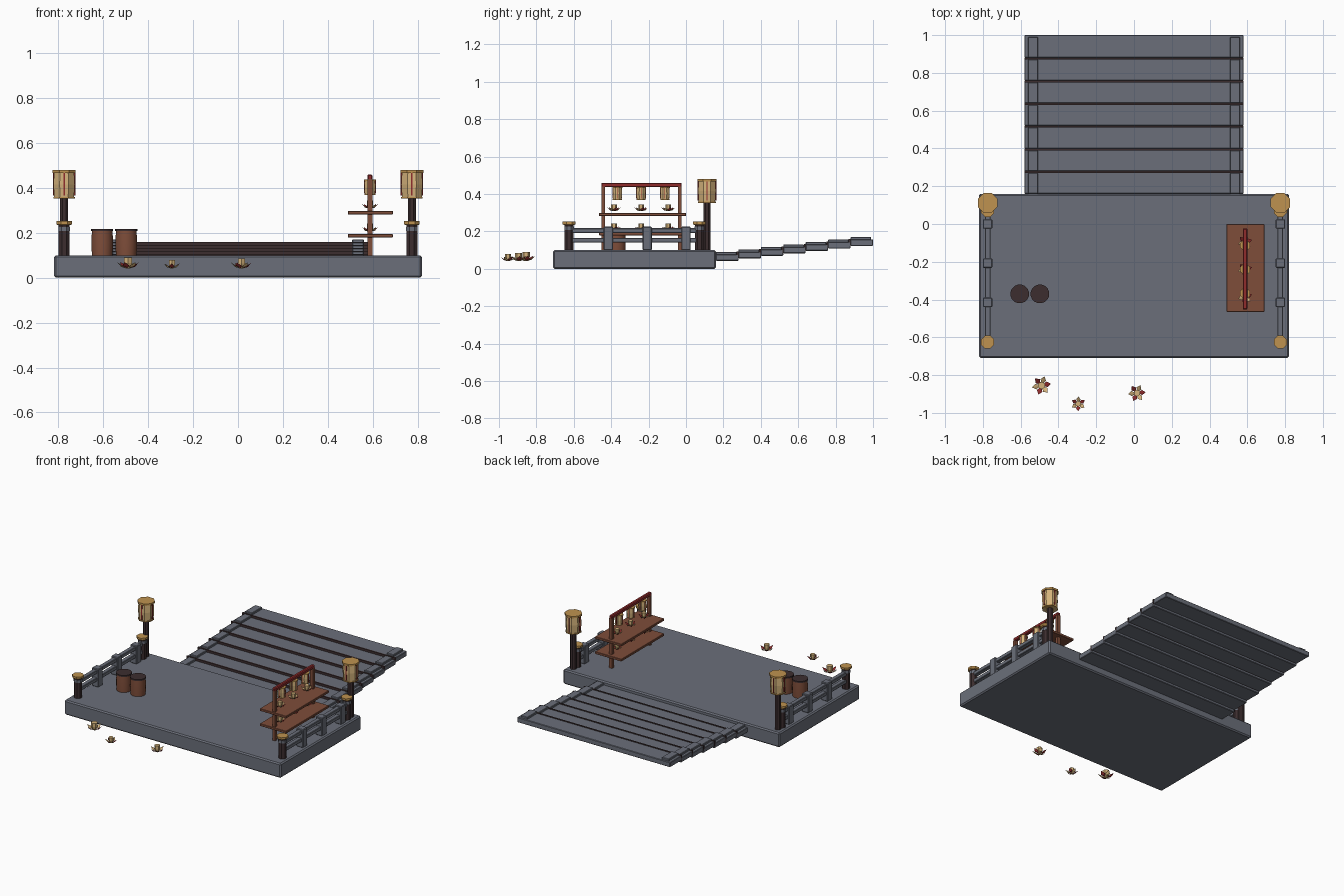
import bpy, bmesh, math
from mathutils import Matrix, Vector

cube = bpy.data.objects.get("Cube")
if cube:
    bpy.data.objects.remove(cube, do_unlink=True)


def material(name, rgb):
    m = bpy.data.materials.new(name)
    m.use_nodes = True
    color = (*rgb, 1)
    m.diffuse_color = color
    m.node_tree.nodes["Principled BSDF"].inputs["Base Color"].default_value = color
    return m


STONE = material("slate_grey", (0.147, 0.159, 0.195))
DARK = material("dark_wood", (0.045, 0.027, 0.028))
WOOD = material("brown_wood", (0.21, 0.075, 0.042))
OCHRE = material("ochre", (0.52, 0.29, 0.08))
CREAM = material("paper_cream", (0.66, 0.45, 0.2))
RED = material("red_paint", (0.28, 0.025, 0.025))


def finish(name, bm, mats):
    mesh = bpy.data.meshes.new(name)
    bm.to_mesh(mesh)
    bm.free()
    for m in mats:
        mesh.materials.append(m)
    ob = bpy.data.objects.new(name, mesh)
    bpy.context.collection.objects.link(ob)
    return ob


def box(name, xs, ys, zs, mat, bevel=0):
    bm = bmesh.new()
    bmesh.ops.create_cube(bm, size=1)
    spans = (xs, ys, zs)
    for v in bm.verts:
        v.co = [s[0] if c < 0 else s[1] for c, s in zip(v.co, spans)]
    ob = finish(name, bm, [mat])
    if bevel:
        mod = ob.modifiers.new("edge", "BEVEL")
        mod.width = bevel
        mod.segments = 1
    return ob


def lathe(name, x, y, profile, mat, sides=8, smooth=False):
    """Closed turned shape from (radius, height) pairs."""
    bm = bmesh.new()
    rings = []
    for r, z in profile:
        ring = []
        for i in range(sides):
            a = math.tau * (i + 0.5) / sides
            ring.append(bm.verts.new((x + r * math.cos(a), y + r * math.sin(a), z)))
        rings.append(ring)
    for low, high in zip(rings, rings[1:]):
        for i in range(sides):
            j = (i + 1) % sides
            bm.faces.new((low[i], low[j], high[j], high[i]))
    bm.faces.new(rings[0][::-1])
    bm.faces.new(rings[-1])
    if smooth:
        for f in bm.faces:
            f.smooth = len(f.verts) == 4
        for e in bm.edges:
            if any(len(f.verts) > 4 for f in e.link_faces):
                e.smooth = False
    return finish(name, bm, [mat])


def lantern(name, x, y, z, r, h):
    rim = h * 0.1
    lathe(name + "_paper", x, y, [(r * 0.84, z), (r * 0.92, z + h / 2), (r * 0.86, z + h - rim)], CREAM)
    lathe(name + "_top_cap", x, y, [(r, z + h - rim), (r, z + h)], OCHRE)
    lathe(name + "_bottom_rim", x, y, [(r * 0.92, z), (r * 0.92, z + rim * 0.6)], OCHRE)
    # Vertical ribs on the four main faces
    out, w = r * 0.84, r * 0.06
    for dx, dy in ((1, 0), (-1, 0), (0, 1), (0, -1)):
        cx, cy = x + dx * out, y + dy * out
        box(name + "_rib", (cx - w, cx + w), (cy - w, cy + w), (z + rim, z + h - rim), RED)


def flower(name, x, y, z, r, turn=0.0):
    """Open water flower with six rising kite petals and a cup in the middle."""
    bm = bmesh.new()
    for i in range(6):
        spin = Matrix.Rotation(turn + i * math.tau / 6, 4, "Z")
        pts = [(0.1, 0, 0), (0.6, -0.3, 0.25), (1, 0, 0.55), (0.6, 0.3, 0.25), (0.6, 0, 0.12)]
        a, b, c, d, keel = [bm.verts.new(Vector((x, y, z)) + r * (spin @ Vector(p))) for p in pts]
        for vs in ((a, c, b), (a, d, c), (a, b, keel), (b, c, keel), (c, d, keel), (d, a, keel)):
            bm.faces.new(vs).material_index = i % 2
    bmesh.ops.recalc_face_normals(bm, faces=bm.faces)
    finish(name + "_petals", bm, [RED, CREAM])
    lathe(name + "_cup", x, y, [(r * 0.25, z), (r * 0.4, z + r * 0.45), (r * 0.4, z + r * 0.95)], CREAM, 6)


# Platform
box("platform", (-0.82, 0.82), (-0.71, 0.16), (0, 0.1), STONE, 0.008)

# Rising ramp of seven steps, with edge kerbs and dark risers
for i in range(7):
    y0, y1, z = 0.16 + 0.12 * i, 0.28 + 0.12 * i, 0.043 + 0.0133 * i
    box("step", (-0.58, 0.58), (y0, y1), (z, z + 0.034), STONE, 0.003)
    for s in (-1, 1):
        cx = s * 0.535
        box("step_kerb", (cx - 0.026, cx + 0.026), (y0, y1 - 0.01), (z + 0.02, z + 0.048), STONE, 0.003)
    if i:
        box("step_riser", (-0.58, 0.58), (y0 - 0.01, y0), (z, z + 0.036), DARK)

# Railings, end posts and tall lanterns on both sides
for s, side in ((1, "left"), (-1, "right")):
    x = s * 0.775
    for y in (0.0, -0.207, -0.415):
        box(side + "_rail_post", (x - 0.025, x + 0.025), (y - 0.025, y + 0.025), (0.1, 0.225), STONE, 0.004)
    for z in (0.14, 0.192):
        box(side + "_rail", (x - 0.015, x + 0.015), (-0.62, 0.06), (z, z + 0.025), STONE, 0.003)
    for y in (-0.625, 0.072):
        lathe(side + "_end_post", x, y, [(0.026, 0.1), (0.026, 0.235)], DARK)
        lathe(side + "_post_collar", x, y, [(0.028, 0.208), (0.028, 0.226)], STONE)
        lathe(side + "_post_cap", x, y, [(0.03, 0.234), (0.037, 0.238), (0.037, 0.252)], OCHRE)
    lathe(side + "_lantern_post", x, 0.112, [(0.02, 0.1), (0.02, 0.37)], DARK)
    lantern(side + "_lantern", x, 0.112, 0.353, 0.056, 0.127)

# Barrels
for x in (-0.605, -0.498):
    lathe("barrel", x, -0.37, [(0.047, 0.1), (0.049, 0.155), (0.047, 0.21)], WOOD, 16, True)
    lathe("barrel_lid", x, -0.37, [(0.05, 0.208), (0.05, 0.218)], DARK, 16, True)

# Market stand with two shelves, lanterns and flowers
STAND = 0.588
for y in (-0.443, -0.033):
    box("stand_post", (STAND - 0.011, STAND + 0.011), (y - 0.01, y + 0.01), (0.1, 0.44), WOOD)
box("stand_bar", (STAND - 0.012, STAND + 0.012), (-0.453, -0.023), (0.436, 0.46), RED, 0.005)
for z in (0.179, 0.282):
    box("stand_shelf", (0.49, 0.69), (-0.465, 0), (z, z + 0.016), WOOD, 0.002)
    for y in (-0.385, -0.24, -0.095):
        flower("stand_flower", STAND, y, z + 0.026, 0.038, 0.3)
for y in (-0.367, -0.24, -0.113):
    lantern("stand_lantern", STAND, y, 0.368, 0.029, 0.07)

# Flowers floating in front of the platform
for x, y, r, turn in ((-0.49, -0.855, 0.051, 0.2), (-0.295, -0.952, 0.039, 0.5), (0.015, -0.895, 0.046, 0.1)):
    flower("floating_flower", x, y, 0.042, r, turn)
